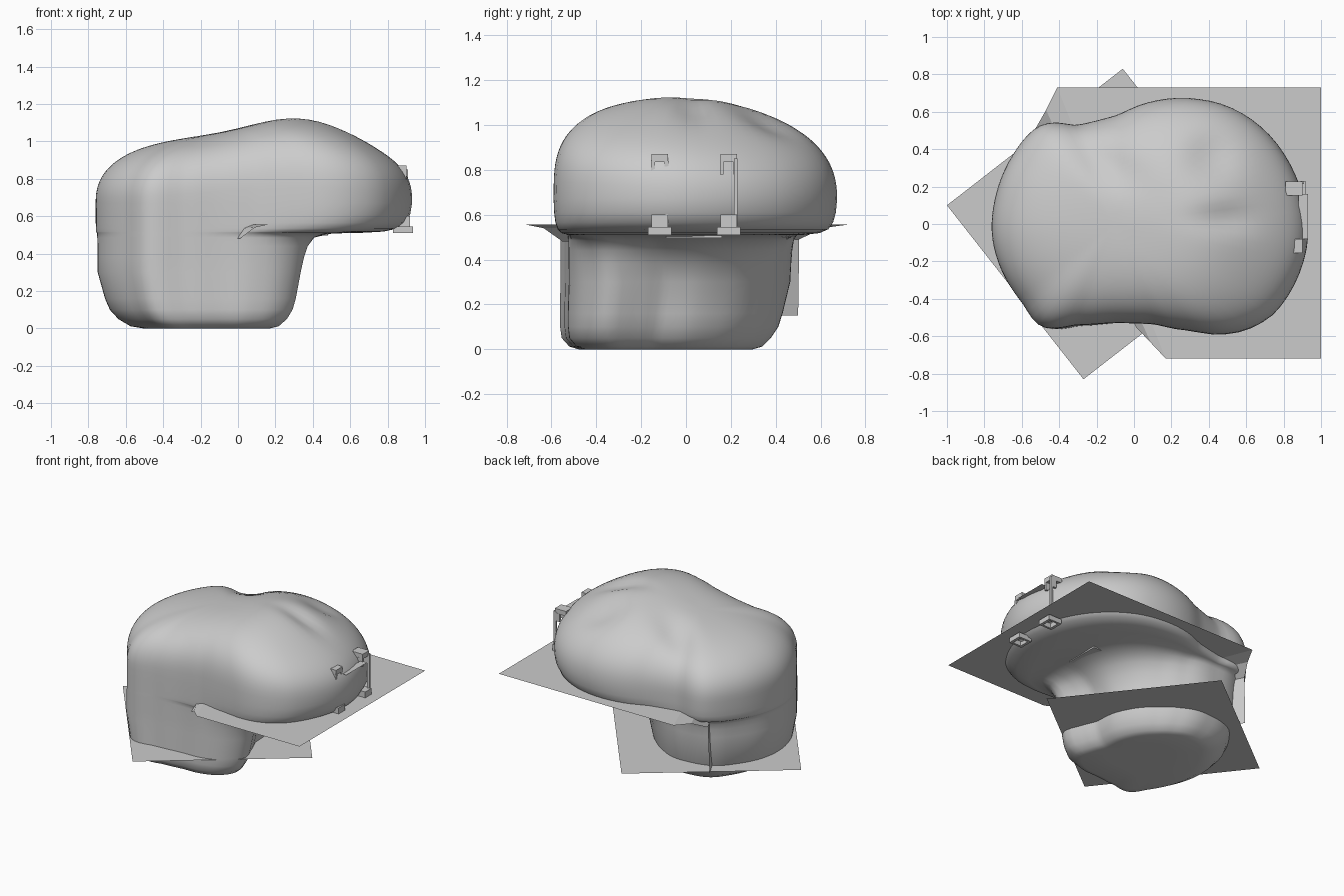
import bpy, math
from math import sin, cos, pi, exp, atan2, hypot

if "Cube" in bpy.data.objects:
    bpy.data.objects.remove(bpy.data.objects["Cube"])

N = 96
CX, CY = -0.10, 0.0


def make(name, verts, faces, smooth=False):
    me = bpy.data.meshes.new(name)
    me.from_pydata(verts, [], faces)
    me.update()
    ob = bpy.data.objects.new(name, me)
    bpy.context.collection.objects.link(ob)
    for p in me.polygons:
        p.use_smooth = smooth
    return ob


def box(name, x0, x1, y0, y1, z0, z1):
    v = [(x, y, z) for z in (z0, z1) for x, y in ((x0, y0), (x1, y0), (x1, y1), (x0, y1))]
    f = [(3, 2, 1, 0), (4, 5, 6, 7)] + [(i, (i + 1) % 4, (i + 1) % 4 + 4, i + 4) for i in range(4)]
    return make(name, v, f)


def radii(points):
    """Radius at N even angles, Catmull-Rom interpolated through an outline."""
    pol = sorted((atan2(y - CY, x - CX), hypot(x - CX, y - CY)) for x, y in points)
    n = len(pol)
    out = []
    for k in range(N):
        a = -pi + 2 * pi * k / N
        i = max([j for j in range(n) if pol[j][0] <= a], default=-1)
        a0 = pol[i][0] if i >= 0 else pol[-1][0] - 2 * pi
        a1 = pol[i + 1][0] if i + 1 < n else pol[0][0] + 2 * pi
        t = (a - a0) / (a1 - a0)
        p = [pol[(i + d) % n][1] for d in (-1, 0, 1, 2)]
        out.append(0.5 * (2 * p[1] + (p[2] - p[0]) * t
                          + (2 * p[0] - 5 * p[1] + 4 * p[2] - p[3]) * t * t
                          + (3 * p[1] - p[0] - 3 * p[2] + p[3]) * t ** 3))
    return out


# Outlines seen from the top: wide upper body and narrower neck
head = radii([(-.76, -.05), (-.74, .15), (-.66, .35), (-.53, .51), (-.45, .54), (-.3, .53),
              (-.1, .58), (.1, .655), (.27, .675), (.5, .63), (.7, .5), (.83, .33), (.91, .12),
              (.93, -.08), (.87, -.3), (.75, -.48), (.62, -.56), (.48, -.59), (.3, -.57),
              (.1, -.535), (-.1, -.53), (-.3, -.54), (-.49, -.55), (-.6, -.42), (-.72, -.22)])
neck = radii([(-.75, -.05), (-.725, .13), (-.63, .3), (-.54, .4), (-.45, .44), (-.33, .46),
              (-.21, .46), (-.08, .41), (.05, .32), (.17, .19), (.23, .06), (.245, -.1),
              (.295, -.22), (.335, -.34), (.25, -.45), (.1, -.51), (-.1, -.525), (-.3, -.54),
              (-.49, -.55), (-.6, -.42), (-.715, -.22)])


def top_height(x, y):
    def g(px, py, w, v=None):
        return exp(-((x - px) / w) ** 2 - ((y - py) / (v or w)) ** 2)
    h = 1.015 + .125 * g(.36, .02, .4, .65)
    h -= .035 * g(.5, .03, .16, .07) + .05 * g(.42, .37, .13)
    # diagonal valley on the back-left shoulder
    d = (x + .15) * .55 + (y - .33) * .83
    t = (x + .15) * .83 - (y - .33) * .55
    return h - .035 * exp(-(d / .1) ** 2 - (t / .22) ** 2)


# Body: stacked rings (z, blend neck->head, x scale, y scale, y shift)
rings = []
for z, t, sx, sy, dy in [(0, 0, .35, .4, -.06), (0, 0, .62, .76, -.055), (.012, 0, .73, .84, -.05),
                         (.05, 0, .83, .91, -.045), (.1, 0, .9, .95, -.03), (.16, 0, .94, .97, -.02),
                         (.3, 0, 1, 1, 0), (.38, .06, 1, 1, 0), (.44, .13, 1, 1, 0),
                         (.485, .23, 1, 1, 0), (.508, .38, 1, 1, 0), (.511, .6, 1, 1, 0),
                         (.518, .78, 1, 1, 0), (.535, .89, 1, 1, 0), (.565, .95, 1, 1, 0),
                         (.61, .985, 1, 1, 0)]:
    ring = []
    for k in range(N):
        a = -pi + 2 * pi * k / N
        r = neck[k] + (head[k] - neck[k]) * t
        ring.append((CX + r * cos(a) * sx, CY + r * sin(a) * sy + dy, z))
    rings.append(ring)
# Domed top, boxier towards the front right
M, Z0 = 26, .67
for j in range(M):
    u = pi / 2 * j / M
    s = cos(u) ** (2 / 2.4)
    ring = []
    for k in range(N):
        a = -pi + 2 * pi * k / N
        e = 2.4 + 1.0 * max(0, cos(a + .95)) ** 2
        h = max(0, 1 - s ** e) ** (1 / e)
        x, y = CX + head[k] * s * cos(a), CY + head[k] * s * sin(a)
        ring.append((x, y, Z0 + (top_height(x, y) - Z0) * h))
    rings.append(ring)
verts = [v for r in rings for v in r]
faces = [(i * N + k, i * N + (k + 1) % N, (i + 1) * N + (k + 1) % N, (i + 1) * N + k)
         for i in range(len(rings) - 1) for k in range(N)]
verts += [(CX, CY - .06, 0), (CX, CY, top_height(CX, CY))]
b, last = len(verts) - 2, (len(rings) - 1) * N
faces += [((k + 1) % N, k, b) for k in range(N)]
faces += [(last + k, last + (k + 1) % N, b + 1) for k in range(N)]
make("body", verts, faces, True)

# Upper parting sheet, bending down at its left edge into a dividing wall
rows = [((1, -.72, .557), (1, .73, .557)), ((.17, -.72, .557), (-.41, .73, .557)),
        ((.09, -.635, .54), (-.47, .61, .54)), ((.01, -.55, .48), (-.53, .505, .49))]
v = [p for row in rows for p in row]
make("upper_sheet", v, [(2 * i, 2 * i + 1, 2 * i + 3, 2 * i + 2) for i in range(3)])
make("dividing_wall", [(-.04, -.45, .15), (-.54, .5, .15), (-.53, .505, .49), (-.01, -.5, .48)],
     [(0, 1, 2, 3)])

# Lower parting sheet, a turned square
make("lower_sheet", [(-1, .1, .15), (-.27, -.83, .15), (.67, -.1, .15), (-.06, .83, .15)],
     [(0, 1, 2, 3)])

# Plate under the overhang
box("under_plate", .2, .48, -.09, .16, .497, .53)

# Clips on the right end: open frames above, hollow stepped feet below
for side, y in (("a", -.117), ("b", .19)):
    box("upper_clip_bar_" + side, .81, .9, y - .037, y + .037, .835, .87)
    for d in (-.03, .03):
        box("upper_clip_leg_" + side, .86, .9, y + d - .008, y + d + .008, .78, .84)
    box("foot_outer_" + side, .915, .935, y - .052, y + .052, .51, .545)
    box("foot_inner_" + side, .83, .85, y - .052, y + .052, .51, .545)
    for d in (-.044, .044):
        box("foot_side_" + side, .83, .935, y + d - .008, y + d + .008, .51, .545)
    box("foot_post_" + side, .86, .92, y - .037, y + .037, .545, .6)
box("side_strut", .89, .91, .215, .229, .55, .85)
make("clip_link", [(.88, -.08, .815), (.93, -.08, .815), (.93, .16, .815), (.88, .16, .815)],
     [(0, 1, 2, 3)])
